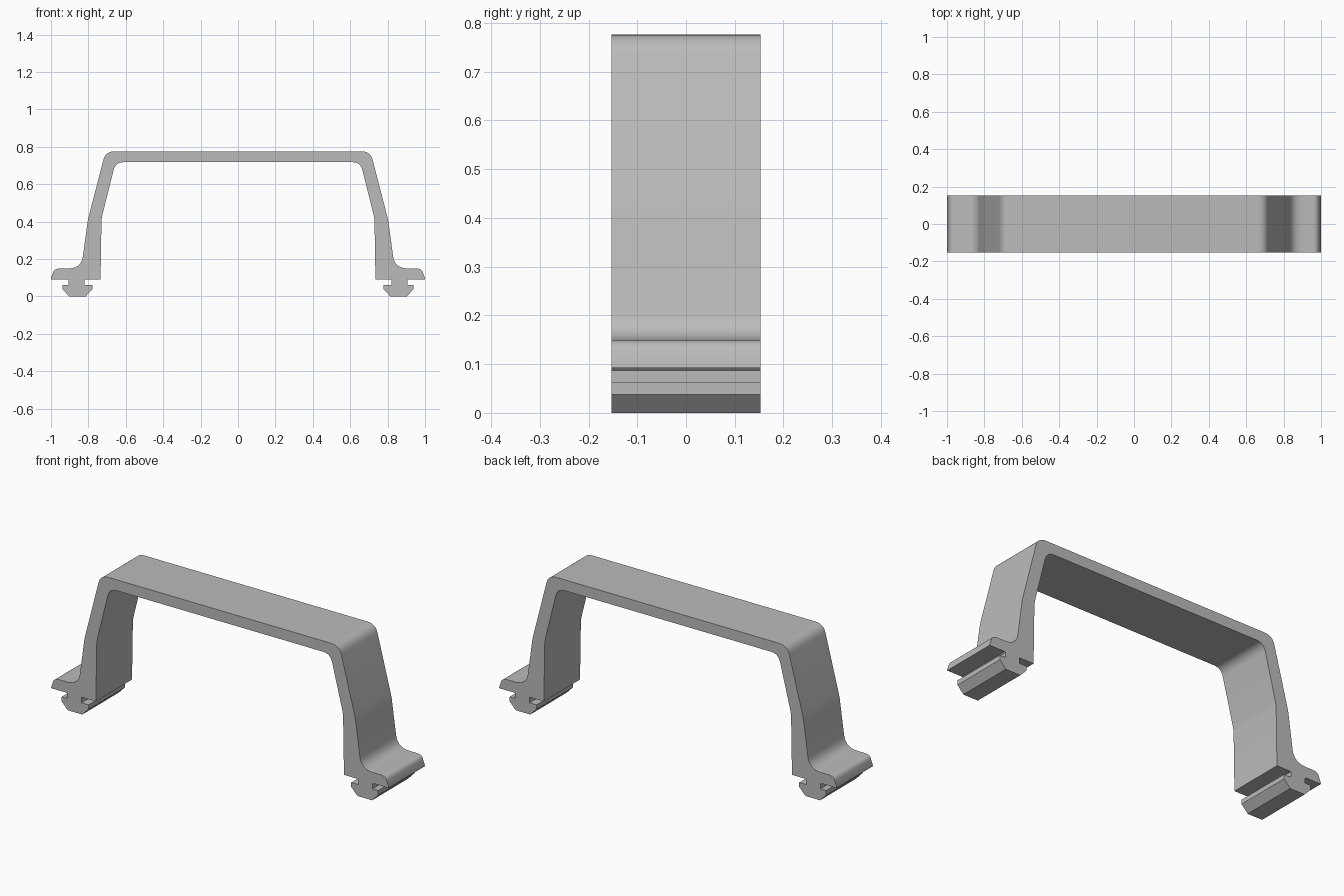
import bpy, bmesh
from mathutils import Vector

cube = bpy.data.objects.get("Cube")
if cube:
    bpy.data.objects.remove(cube)

HALF_DEPTH = 0.153


def material(name, value):
    mat = bpy.data.materials.new(name)
    mat.use_nodes = True
    mat.diffuse_color = (value, value, value, 1)
    mat.node_tree.nodes["Principled BSDF"].inputs["Base Color"].default_value = (value, value, value, 1)
    return mat


def bend(start, corner, end, steps=8):
    """Rounded corner from start to end, pulled towards corner."""
    a, b, c = Vector(start), Vector(corner), Vector(end)
    ts = [i / steps for i in range(steps + 1)]
    return [(a * (1 - t) ** 2 + b * 2 * t * (1 - t) + c * t * t)[:] for t in ts]


# Half of the handle section, from the top middle round to the underside
half = (
    bend((0.66, 0.776), (0.708, 0.776), (0.72, 0.73))             # outer top corner
    + bend((0.795, 0.44), (0.80, 0.42), (0.804, 0.40), 4)         # outer knee
    + bend((0.83, 0.21), (0.84, 0.15), (0.91, 0.15))              # fillet to flange
    + bend((0.95, 0.15), (0.985, 0.15), (0.99, 0.125))            # flange tip
    + [(1.0, 0.097), (1.0, 0.092), (0.91, 0.092), (0.905, 0.087)]
    # clip foot under the flange
    + [(0.905, 0.062), (0.938, 0.062), (0.938, 0.038), (0.902, 0.0)]
    + [(0.815, 0.0), (0.778, 0.038), (0.778, 0.062), (0.82, 0.062)]
    + [(0.82, 0.092), (0.735, 0.092)]
    + bend((0.73, 0.40), (0.729, 0.42), (0.724, 0.44), 4)         # inner knee
    + bend((0.665, 0.675), (0.655, 0.718), (0.61, 0.718))         # inner top corner
)
profile = half + [(-x, z) for x, z in reversed(half)]

# Extrude the section from front to back
bm = bmesh.new()
face = bm.faces.new([bm.verts.new((x, -HALF_DEPTH, z)) for x, z in profile])
extruded = bmesh.ops.extrude_face_region(bm, geom=[face])["geom"]
moved = [v for v in extruded if isinstance(v, bmesh.types.BMVert)]
bmesh.ops.translate(bm, verts=moved, vec=(0, 2 * HALF_DEPTH, 0))
bmesh.ops.recalc_face_normals(bm, faces=bm.faces)

mesh = bpy.data.meshes.new("clip_handle")
bm.to_mesh(mesh)
bm.free()
mesh.materials.append(material("mid_grey", 0.5))
handle = bpy.data.objects.new("clip_handle", mesh)
bpy.context.collection.objects.link(handle)

# Smooth the rounded corners, keep the edges sharp
bpy.ops.object.select_all(action="DESELECT")
handle.select_set(True)
bpy.context.view_layer.objects.active = handle
bpy.ops.object.shade_smooth_by_angle(angle=0.5)
